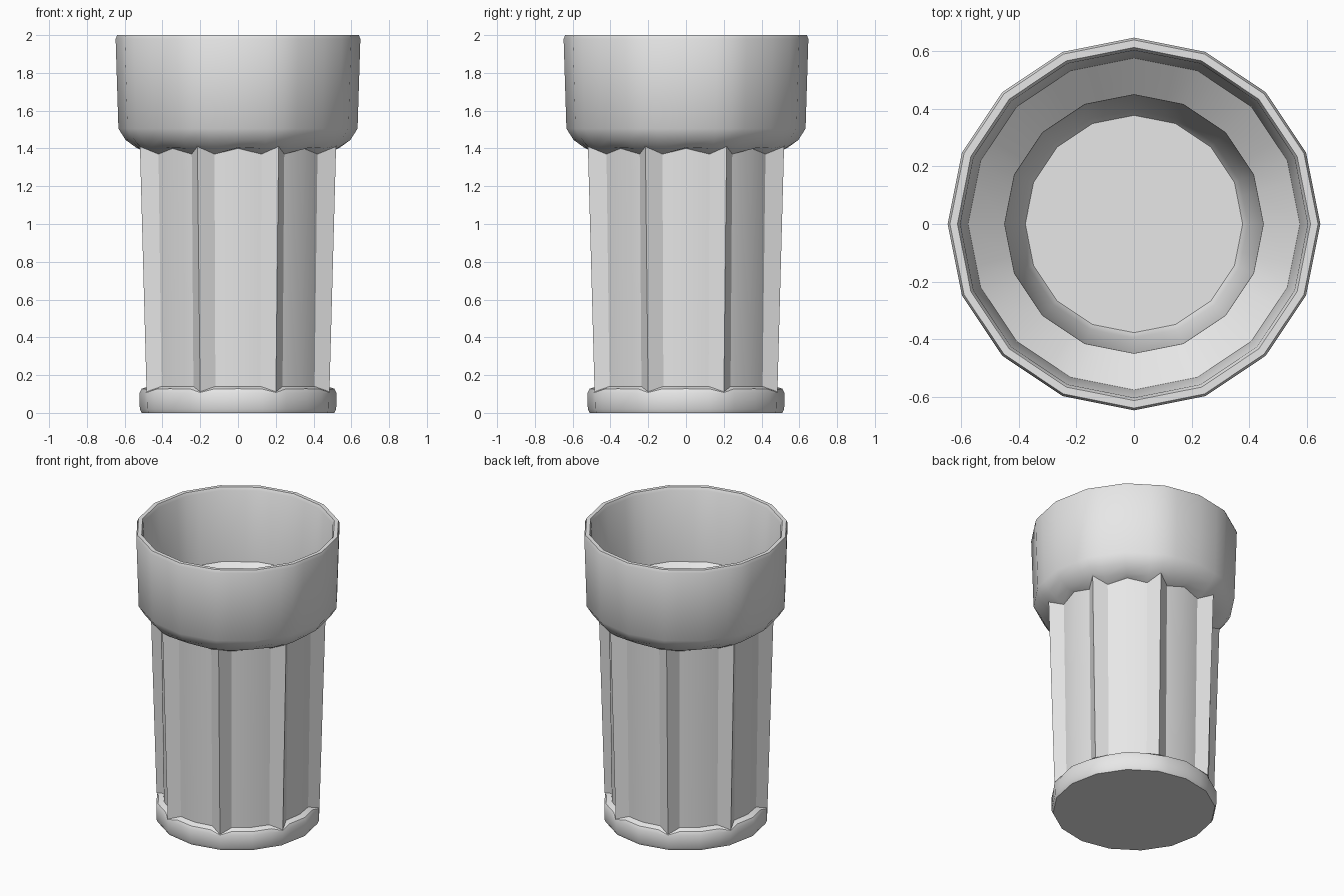
import bpy, bmesh, math

cube = bpy.data.objects.get("Cube")
if cube:
    bpy.data.objects.remove(cube, do_unlink=True)

# Single grey material
grey = bpy.data.materials.new("plain grey")
grey.use_nodes = True
COLOUR = (0.8, 0.8, 0.8, 1.0)
grey.diffuse_color = COLOUR
grey.node_tree.nodes["Principled BSDF"].inputs["Base Color"].default_value = COLOUR

FLUTES = 8
CORNER = 14.8                                   # half angle of a flute floor
CHORD = math.cos(math.radians(11.25)) / math.cos(math.radians(CORNER - 11.25))


def plain(r, z):
    """Level 16-sided row: (flute centre, flute corner, ridge)."""
    return ((r, z), (r * CHORD, z), (r, z))


rows = [
    # foot
    plain(0.51, 0.0),
    plain(0.52, 0.02),
    plain(0.521, 0.105),
    ((0.510, 0.128), (0.500, 0.126), (0.523, 0.108)),
    # fluted body
    ((0.472, 0.140), (0.469, 0.140), (0.524, 0.112)),
    ((0.490, 1.400), (0.487, 1.370), (0.562, 1.410)),
    # shoulder
    ((0.540, 1.405), (0.540, 1.400), (0.576, 1.425)),
    ((0.595, 1.445), (0.588, 1.447), (0.603, 1.457)),
    # collar and rim
    plain(0.633, 1.505),
    plain(0.648, 1.98),
    plain(0.640, 2.0),
    plain(0.614, 2.0),
    plain(0.604, 1.98),
    # inside wall, shoulder and floor
    plain(0.577, 1.50),
    plain(0.450, 1.40),
    plain(0.397, 0.16),
    plain(0.378, 0.13),
]

bm = bmesh.new()


def add_ring(row):
    centre, corner, ridge = row
    ring = []
    for i in range(FLUTES):
        for offset, (r, z) in ((-CORNER, corner), (0, centre), (CORNER, corner), (22.5, ridge)):
            a = math.radians(i * 45 + offset)
            ring.append(bm.verts.new((r * math.cos(a), r * math.sin(a), z)))
    return ring


# Loft the rows from the foot, over the rim and down inside
rings = [add_ring(row) for row in rows]
for low, high in zip(rings, rings[1:]):
    n = len(low)
    for i in range(n):
        j = (i + 1) % n
        bm.faces.new((low[i], low[j], high[j], high[i]))

# Underside and inner floor
bm.faces.new(rings[0][::-1])
bm.faces.new(rings[-1])
bmesh.ops.recalc_face_normals(bm, faces=bm.faces)

mesh = bpy.data.meshes.new("fluted_tumbler")
bm.to_mesh(mesh)
bm.free()
mesh.materials.append(grey)
tumbler = bpy.data.objects.new("fluted_tumbler", mesh)
bpy.context.collection.objects.link(tumbler)

bpy.ops.object.select_all(action="DESELECT")
tumbler.select_set(True)
bpy.context.view_layer.objects.active = tumbler
bpy.ops.object.shade_smooth_by_angle(angle=math.radians(30))
